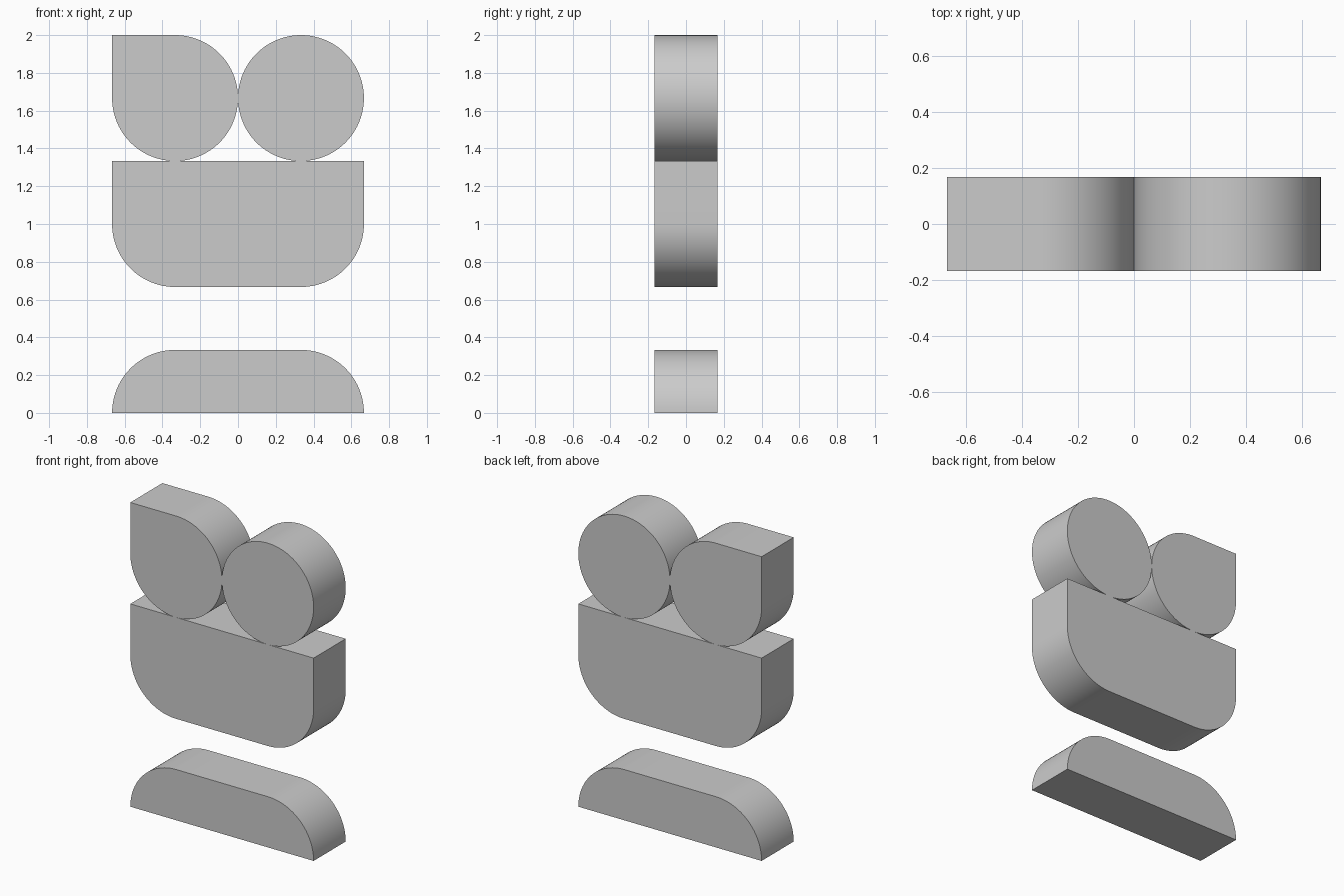
import bpy, bmesh, math

if "Cube" in bpy.data.objects:
    bpy.data.objects.remove(bpy.data.objects["Cube"])

U = 1 / 3          # grid unit: corner radius and slab thickness
STEPS = 24         # segments per quarter round


def slab(name, x0, x1, z0, z1, round_corners):
    """Extruded rectangle; round_corners flags: bottom-left, bottom-right, top-right, top-left."""
    corners = [(x0, z0, 1, 1), (x1, z0, -1, 1), (x1, z1, -1, -1), (x0, z1, 1, -1)]
    points = []
    for i, (x, z, sx, sz) in enumerate(corners):
        if not round_corners[i]:
            points.append((x, z))
            continue
        cx, cz = x + sx * U, z + sz * U
        for k in range(STEPS + 1):
            a = math.pi * (1 + i / 2) + math.pi / 2 * k / STEPS
            points.append((cx + U * math.cos(a), cz + U * math.sin(a)))

    # drop coincident points where neighbouring rounds meet
    bm = bmesh.new()
    verts = [bm.verts.new((x, -U / 2, z)) for i, (x, z) in enumerate(points)
             if math.dist((x, z), points[i - 1]) > 1e-5]
    face = bm.faces.new(verts)
    grown = bmesh.ops.extrude_face_region(bm, geom=[face])["geom"]
    bmesh.ops.translate(bm, vec=(0, U, 0),
                        verts=[g for g in grown if isinstance(g, bmesh.types.BMVert)])
    # make sure both ends are capped
    bmesh.ops.holes_fill(bm, edges=bm.edges[:], sides=0)
    bmesh.ops.recalc_face_normals(bm, faces=bm.faces[:])

    mesh = bpy.data.meshes.new(name)
    bm.to_mesh(mesh)
    bm.free()
    obj = bpy.data.objects.new(name, mesh)
    bpy.context.collection.objects.link(obj)
    bpy.ops.object.select_all(action='DESELECT')
    obj.select_set(True)
    bpy.context.view_layer.objects.active = obj
    bpy.ops.object.shade_smooth_by_angle(angle=math.radians(30))
    return obj


# upper pair: one-cornered disc and full disc
slab("cornered_disc", -2 * U, 0, 4 * U, 6 * U, (1, 1, 1, 0))
slab("round_disc", 0, 2 * U, 4 * U, 6 * U, (1, 1, 1, 1))

# middle block, rounded underneath
slab("middle_block", -2 * U, 2 * U, 2 * U, 4 * U, (1, 1, 0, 0))

# base bar, rounded on top
slab("base_bar", -2 * U, 2 * U, 0, U, (0, 0, 1, 1))
